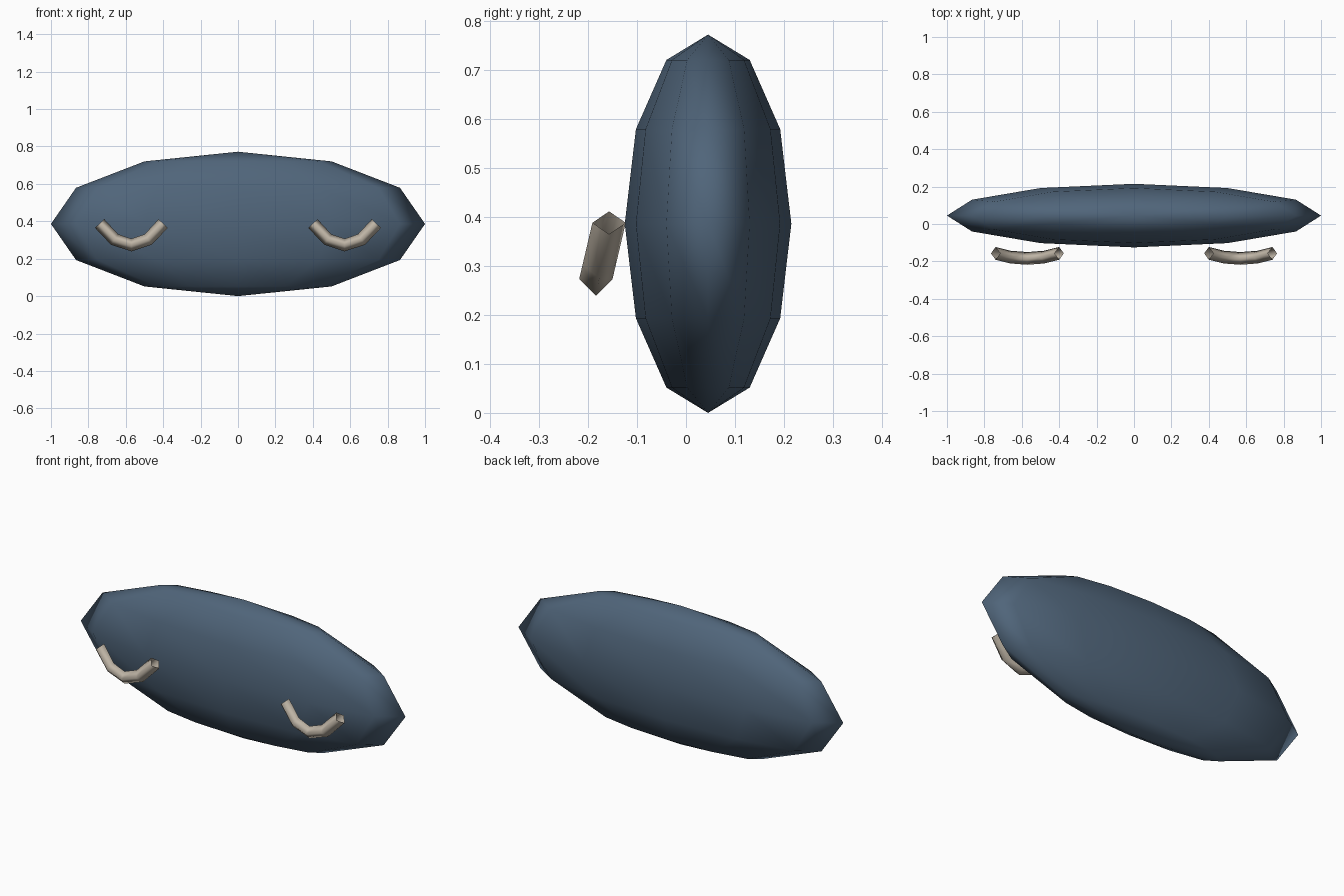
import bpy, bmesh
from mathutils import Vector

if "Cube" in bpy.data.objects:
    bpy.data.objects.remove(bpy.data.objects["Cube"])


def material(name, rgb):
    m = bpy.data.materials.new(name)
    m.diffuse_color = (*rgb, 1)
    m.use_nodes = True
    m.node_tree.nodes["Principled BSDF"].inputs["Base Color"].default_value = m.diffuse_color
    return m


blue = material("slate_blue", (0.08, 0.13, 0.195))
beige = material("warm_beige", (0.52, 0.46, 0.38))


def finish(bm, name, mat):
    bmesh.ops.recalc_face_normals(bm, faces=bm.faces)
    for f in bm.faces:
        f.smooth = True
    me = bpy.data.meshes.new(name)
    bm.to_mesh(me)
    bm.free()
    me.materials.append(mat)
    ob = bpy.data.objects.new(name, me)
    bpy.context.collection.objects.link(ob)
    return ob


# Flattened low-poly body
bm = bmesh.new()
bmesh.ops.create_uvsphere(bm, u_segments=12, v_segments=6, radius=1)
for v in bm.verts:
    v.co = Vector((v.co.x, 0.045 + v.co.y * 0.17, 0.386 + v.co.z * 0.386))
finish(bm, "body", blue)


# Curved four-sided tube, open at both ends
def curved_tube(name, cx):
    path = [Vector((cx + x, -0.184 + 0.027 * h, 0.273 + 0.115 * h))
            for x, h in ((-0.17, 1), (-0.09, 0.26), (0, 0), (0.09, 0.26), (0.17, 1))]
    r, side = 0.034, Vector((0, 1, 0))
    bm = bmesh.new()
    rings = []
    for i, p in enumerate(path):
        a, b = path[max(i - 1, 0)], path[min(i + 1, len(path) - 1)]
        t = b - a
        n = t.cross(side).normalized()
        rings.append([bm.verts.new(p + d * r) for d in (n, side, -n, -side)])
    for q, s in zip(rings, rings[1:]):
        for k in range(4):
            j = (k + 1) % 4
            bm.faces.new((q[k], q[j], s[j], s[k]))
    return finish(bm, name, beige)


for label, x in (("left", -0.57), ("right", 0.57)):
    curved_tube(label + "_closed_eye", x)
